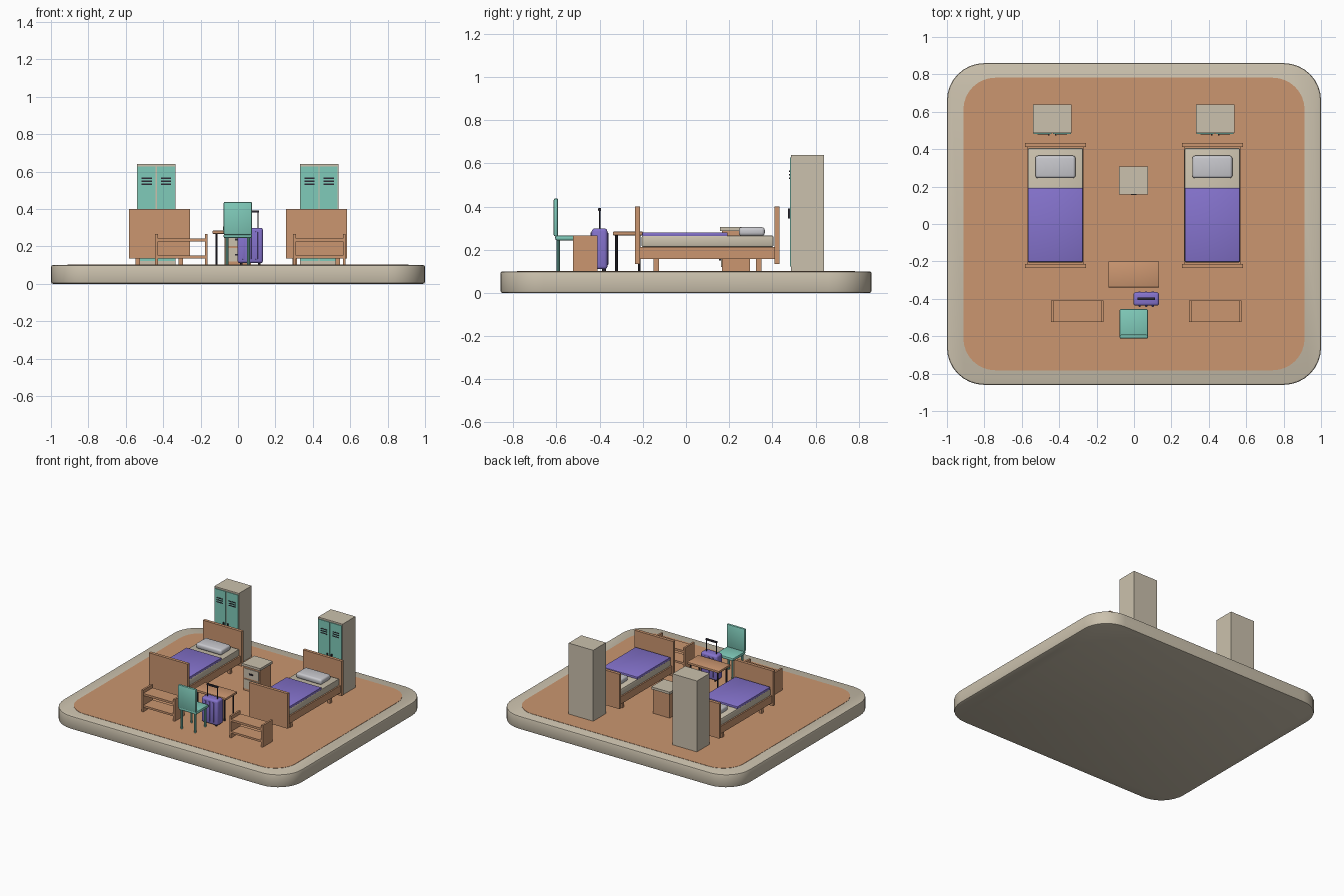
import bpy, bmesh, math

if "Cube" in bpy.data.objects:
    bpy.data.objects.remove(bpy.data.objects["Cube"])


def material(name, r, g, b):
    lin = [(c / 255 / 12.92 if c < 11 else ((c / 255 + 0.055) / 1.055) ** 2.4) for c in (r, g, b)]
    m = bpy.data.materials.new(name)
    m.diffuse_color = (*lin, 1)
    m.use_nodes = True
    m.node_tree.nodes["Principled BSDF"].inputs["Base Color"].default_value = m.diffuse_color
    return m


BEIGE = material("beige", 203, 193, 173)
BROWN = material("wood_brown", 203, 150, 112)
PURPLE = material("purple", 133, 115, 205)
TEAL = material("teal", 128, 203, 186)
GREY = material("pillow_grey", 200, 200, 205)
DARK = material("dark_metal", 45, 42, 52)


def finish(bm, name, mat, smooth=False):
    me = bpy.data.meshes.new(name)
    bmesh.ops.recalc_face_normals(bm, faces=bm.faces)
    bm.to_mesh(me)
    bm.free()
    me.materials.append(mat)
    ob = bpy.data.objects.new(name, me)
    bpy.context.collection.objects.link(ob)
    if smooth:
        bpy.ops.object.select_all(action='DESELECT')
        ob.select_set(True)
        bpy.context.view_layer.objects.active = ob
        bpy.ops.object.shade_smooth_by_angle(angle=math.radians(35))
    return ob


def box(name, mat, x0, x1, y0, y1, z0, z1, bevel=0.0, seg=2):
    bm = bmesh.new()
    bmesh.ops.create_cube(bm, size=1)
    for v in bm.verts:
        v.co = ((x0 + x1) / 2 + v.co.x * (x1 - x0),
                (y0 + y1) / 2 + v.co.y * (y1 - y0),
                (z0 + z1) / 2 + v.co.z * (z1 - z0))
    if bevel:
        bmesh.ops.bevel(bm, geom=bm.edges[:], offset=bevel, segments=seg,
                        profile=0.5, affect='EDGES', clamp_overlap=True)
    return finish(bm, name, mat, bool(bevel))


def rounded_slab(name, mat, hx, hy, r, z0, z1, bevel=0.0):
    bm = bmesh.new()
    pts = []
    for k, (sx, sy) in enumerate(((1, 1), (-1, 1), (-1, -1), (1, -1))):
        for i in range(9):
            a = math.pi / 2 * (k + i / 8)
            pts.append(bm.verts.new((sx * (hx - r) + r * math.cos(a),
                                     sy * (hy - r) + r * math.sin(a), z0)))
    face = bm.faces.new(pts)
    out = bmesh.ops.extrude_face_region(bm, geom=[face])
    for v in out['geom']:
        if isinstance(v, bmesh.types.BMVert):
            v.co.z = z1
    if bevel:
        rim = [e for e in bm.edges if abs(e.verts[0].co.z - e.verts[1].co.z) < 1e-6]
        bmesh.ops.bevel(bm, geom=rim, offset=bevel, segments=2, profile=0.5, affect='EDGES')
    return finish(bm, name, mat, True)


def rod(name, mat, x, y, z0, z1, r, sides=10):
    bm = bmesh.new()
    bmesh.ops.create_cone(bm, cap_ends=True, segments=sides, radius1=r, radius2=r, depth=z1 - z0)
    bmesh.ops.translate(bm, verts=bm.verts, vec=(x, y, (z0 + z1) / 2))
    return finish(bm, name, mat, True)


F = 0.101  # floor height

# base and floor
rounded_slab("base_slab", BEIGE, 1.0, 0.86, 0.2, 0, 0.1, 0.01)
rounded_slab("wood_floor", BROWN, 0.912, 0.782, 0.17, 0.096, 0.102)

# beds
for c in (-0.42, 0.419):
    box("headboard", BROWN, c - 0.163, c + 0.163, 0.411, 0.434, 0.135, 0.4)
    box("footboard", BROWN, c - 0.163, c + 0.163, -0.236, -0.213, 0.135, 0.4)
    box("bed_frame", BROWN, c - 0.153, c + 0.153, -0.213, 0.411, 0.157, 0.213)
    for sx in (-1, 1):
        for y in (-0.138, 0.337):
            x = c + sx * 0.115
            box("bed_leg", BROWN, x - 0.012, x + 0.012, y - 0.012, y + 0.012, F, 0.16)
    box("mattress", BEIGE, c - 0.148, c + 0.148, -0.206, 0.406, 0.213, 0.266, 0.008)
    box("blanket", PURPLE, c - 0.147, c + 0.147, -0.203, 0.193, 0.262, 0.281, 0.004)
    box("pillow", GREY, c - 0.107, c + 0.107, 0.245, 0.365, 0.264, 0.305, 0.014, 3)

# lockers
for c in (-0.437, 0.434):
    box("locker_body", BEIGE, c - 0.103, c + 0.103, 0.487, 0.64, F, 0.64)
    for s in (-1, 1):
        x = c + s * 0.051
        box("locker_door", TEAL, x - 0.048, x + 0.048, 0.481, 0.487, 0.123, 0.628)
        for z in (0.532, 0.548, 0.564):
            box("door_vent", DARK, x - 0.027, x + 0.027, 0.478, 0.481, z - 0.003, z + 0.003)
        h = c + s * 0.018
        box("door_handle", DARK, h - 0.004, h + 0.004, 0.472, 0.482, 0.345, 0.392)

# nightstand with two drawers
box("nightstand_body", BROWN, -0.071, 0.069, 0.167, 0.297, F, 0.287)
box("nightstand_top", BEIGE, -0.079, 0.076, 0.157, 0.308, 0.287, 0.305)
for z in (0.155, 0.237):
    box("drawer_front", BEIGE, -0.061, 0.059, 0.161, 0.167, z - 0.035, z + 0.035)
    box("drawer_handle", DARK, -0.016, 0.014, 0.154, 0.161, z - 0.005, z + 0.005)

# benches with a lower shelf
for c in (-0.303, 0.435):
    for s in (-1, 1):
        x = c + s * 0.133
        box("bench_side", BROWN, x - 0.007, x + 0.007, -0.524, -0.409, F, 0.267)
    box("bench_seat", BROWN, c - 0.127, c + 0.127, -0.523, -0.41, 0.226, 0.242)
    box("bench_shelf", BROWN, c - 0.127, c + 0.127, -0.523, -0.41, 0.136, 0.151)

# desk
box("desk_top", BROWN, -0.136, 0.134, -0.339, -0.2, 0.267, 0.284, 0.003)
for x in (-0.114, 0.112):
    for y in (-0.322, -0.217):
        rod("desk_leg", DARK, x, y, F, 0.268, 0.006)

# chair
box("chair_seat", TEAL, -0.077, 0.075, -0.606, -0.455, 0.244, 0.267, 0.008)
box("chair_back", TEAL, -0.077, 0.075, -0.613, -0.592, 0.262, 0.438, 0.008)
for x in (-0.058, 0.056):
    for y in (-0.592, -0.473):
        rod("chair_leg", TEAL, x, y, F, 0.25, 0.008)

# suitcase
box("suitcase_body", PURPLE, -0.003, 0.134, -0.437, -0.364, 0.11, 0.299, 0.014, 3)
for x in (0.03, 0.065, 0.1):
    box("suitcase_rib", PURPLE, x - 0.006, x + 0.006, -0.443, -0.36, 0.13, 0.28, 0.003)
for x in (0.018, 0.113):
    for y in (-0.42, -0.38):
        box("suitcase_wheel", DARK, x - 0.006, x + 0.006, y - 0.009, y + 0.009, F, 0.116, 0.003)
for x in (0.024, 0.107):
    rod("handle_post", DARK, x, -0.4, 0.29, 0.386, 0.004)
box("handle_grip", DARK, 0.018, 0.113, -0.407, -0.393, 0.38, 0.393, 0.003)
